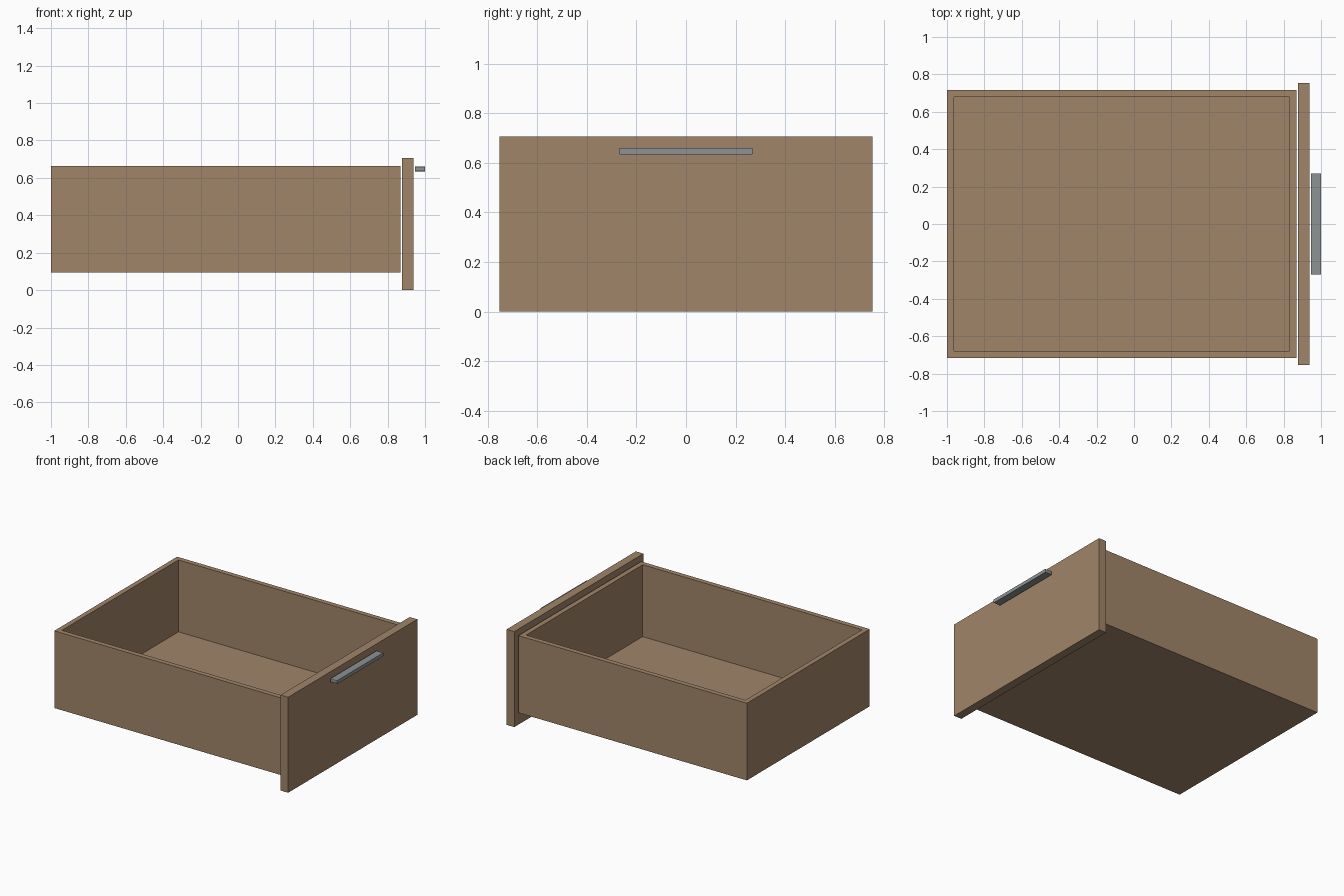
import bpy
import bmesh

if "Cube" in bpy.data.objects:
    bpy.data.objects.remove(bpy.data.objects["Cube"])


def material(name, rgb):
    m = bpy.data.materials.new(name)
    m.diffuse_color = (*rgb, 1.0)
    m.use_nodes = True
    m.node_tree.nodes["Principled BSDF"].inputs["Base Color"].default_value = m.diffuse_color
    return m


wood = material("light_brown_wood", (0.352, 0.235, 0.144))
metal = material("grey_metal", (0.270, 0.287, 0.296))


def box(name, x, y, z, mat, bevel=0.0):
    """Box from (min, max) ranges; bevel chamfers only the edges along x."""
    bm = bmesh.new()
    bmesh.ops.create_cube(bm, size=1.0)
    for v in bm.verts:
        for i, (lo, hi) in enumerate((x, y, z)):
            v.co[i] = lo if v.co[i] < 0 else hi
    if bevel:
        edges = [e for e in bm.edges
                 if abs(e.verts[0].co.x - e.verts[1].co.x) > 1e-4]
        bmesh.ops.bevel(bm, geom=edges, offset=bevel, segments=2,
                        profile=0.5, affect='EDGES')
    mesh = bpy.data.meshes.new(name)
    bm.to_mesh(mesh)
    bm.free()
    mesh.materials.append(mat)
    ob = bpy.data.objects.new(name, mesh)
    bpy.context.collection.objects.link(ob)
    return ob


# Main measures of the drawer box
BACK, FRONT = -1.0, 0.868
HALF, T = 0.717, 0.037
Z0, Z1, Z2 = 0.094, 0.133, 0.664

# Bottom board
box("bottom_board", (BACK, FRONT), (-HALF, HALF), (Z0, Z1), wood)

# Side walls run the full length
for name, y in (("left_wall", (-HALF, -HALF + T)), ("right_wall", (HALF - T, HALF))):
    box(name, (BACK, FRONT), y, (Z1, Z2), wood)

# End walls fit between the sides
for name, x in (("back_wall", (BACK, BACK + T)), ("inner_front_wall", (FRONT - T, FRONT))):
    box(name, x, (-HALF + T, HALF - T), (Z1, Z2), wood)

# Overhanging front panel
box("front_panel", (0.876, 0.938), (-0.754, 0.754), (0.0, 0.706), wood)

# Handle bar with softened corners
box("handle", (0.946, 1.0), (-0.271, 0.271), (0.635, 0.661), metal, bevel=0.005)
